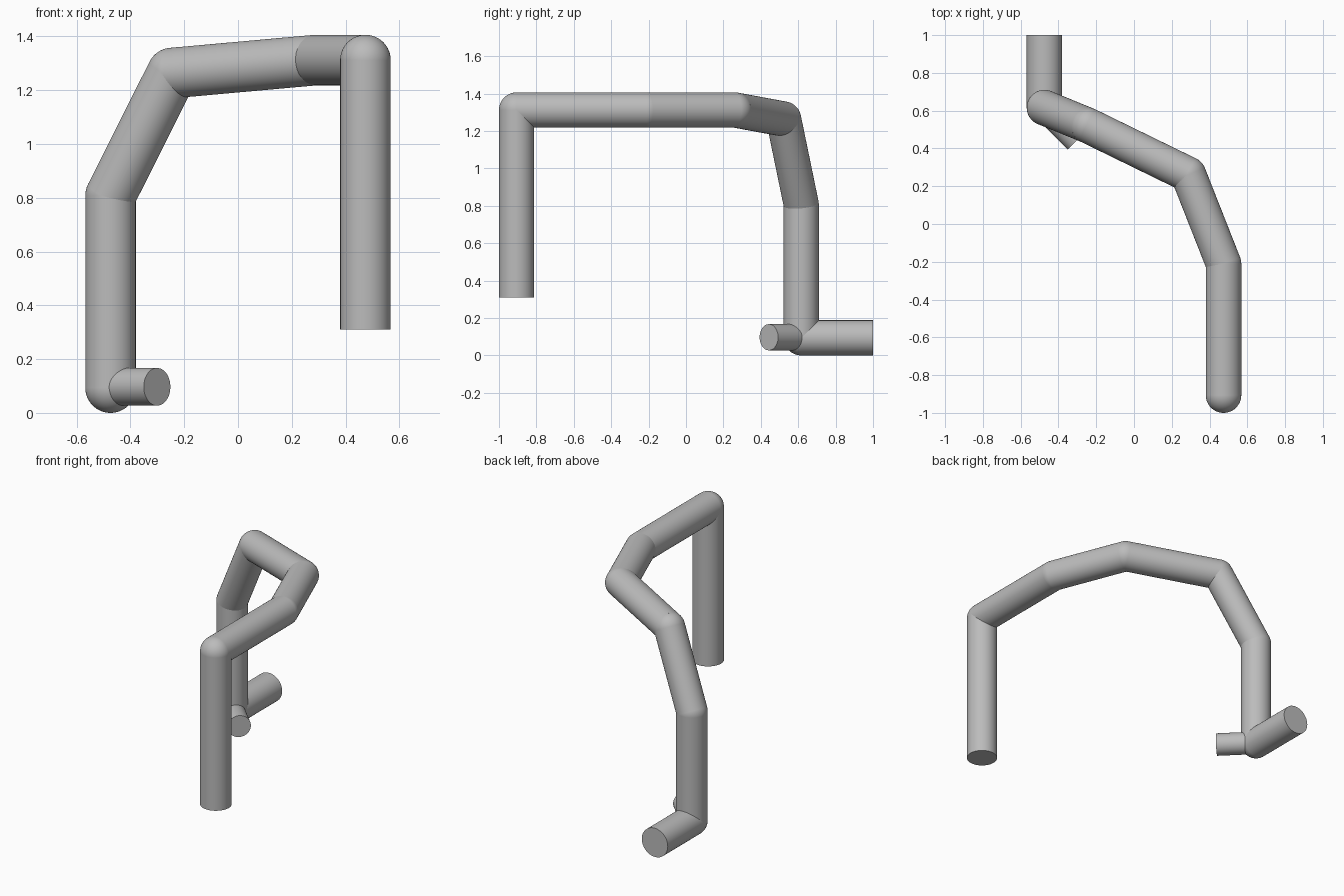
import bpy
import math
from mathutils import Vector

cube = bpy.data.objects.get("Cube")
if cube:
    bpy.data.objects.remove(cube, do_unlink=True)

# Single plain grey for the whole pipe
grey = bpy.data.materials.new("pipe grey")
grey.use_nodes = True
colour = (0.5, 0.5, 0.5, 1)
grey.diffuse_color = colour
grey.node_tree.nodes["Principled BSDF"].inputs["Base Color"].default_value = colour


def finish(name):
    obj = bpy.context.object
    obj.name = name
    obj.data.materials.append(grey)
    bpy.ops.object.shade_smooth_by_angle(angle=math.radians(35))


def tube(name, start, end, radius):
    """Capped cylinder running between two points."""
    span = end - start
    turn = span.to_track_quat('Z', 'Y').to_euler()
    bpy.ops.mesh.primitive_cylinder_add(vertices=64, radius=radius, depth=span.length,
                                        location=(start + end) / 2, rotation=turn)
    finish(name)


def ball(name, centre, radius):
    """Rounded elbow joint."""
    bpy.ops.mesh.primitive_uv_sphere_add(segments=64, ring_count=32,
                                         radius=radius, location=centre)
    finish(name)


RADIUS = 0.094
SIDE, FRONT, BACK, TOP = 0.474, -0.906, 0.616, 1.312

# Centre line of the bent main pipe, from the open front foot to the rear outlet
path = [Vector(p) for p in (
    (SIDE, FRONT, 0.31),
    (SIDE, FRONT, TOP),
    (SIDE, -0.21, TOP),
    (0.288, 0.262, TOP),
    (-0.245, 0.522, 1.264),
    (-SIDE, BACK, 0.808),
    (-SIDE, BACK, RADIUS),
    (-SIDE, 1.0, RADIUS),
)]
names = ["front_leg", "top_run", "top_bend", "cross_run",
         "sloped_drop", "rear_leg", "rear_outlet"]

for name, start, end in zip(names, path, path[1:]):
    tube(name, start, end, RADIUS)
for i, point in enumerate(path[1:-1], 1):
    ball(f"elbow_{i}", point, RADIUS)

# Thinner side branch leaving the bottom elbow diagonally
tube("side_branch", Vector((-SIDE, BACK, 0.097)), Vector((-0.301, 0.443, 0.097)), 0.07)
